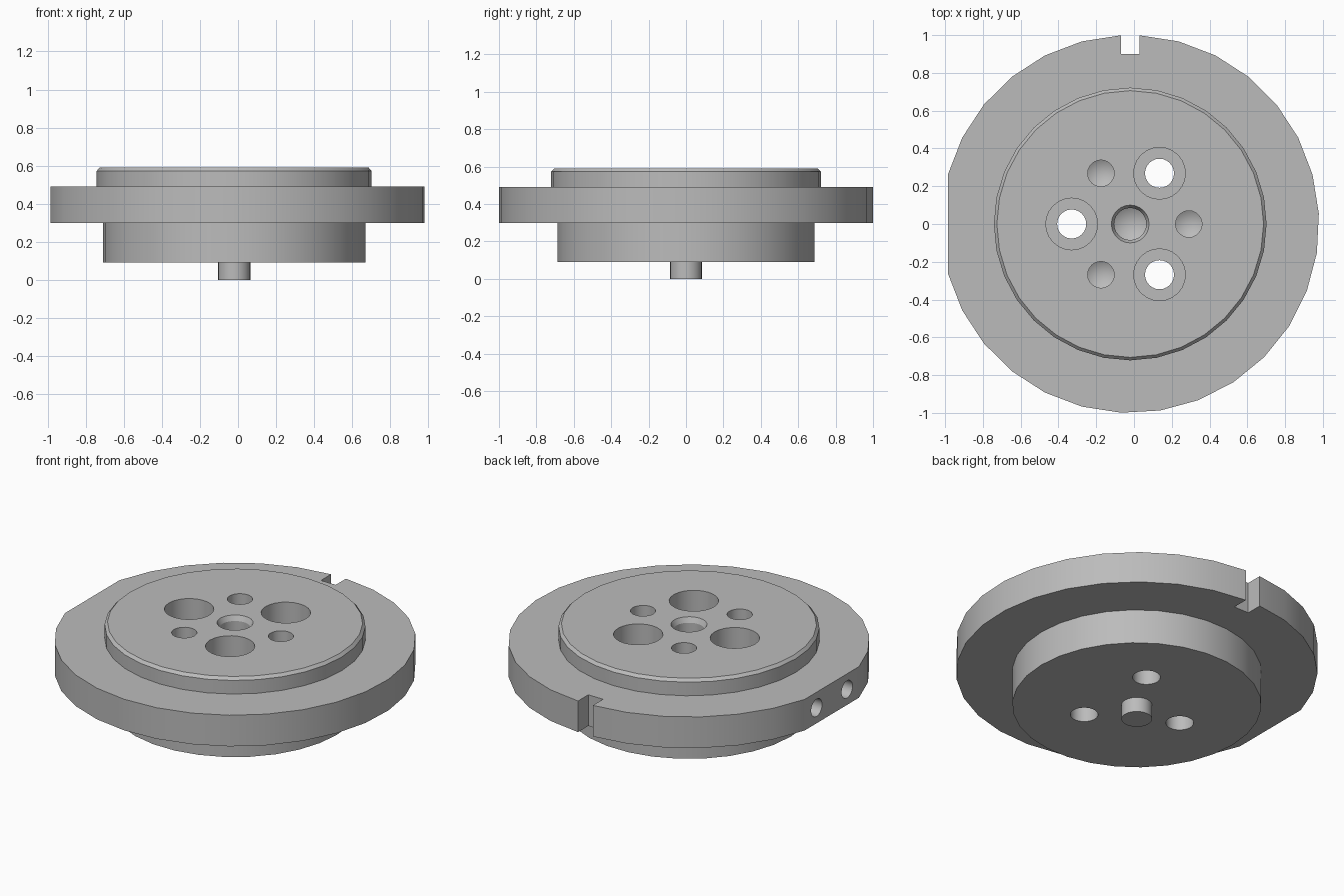
import bpy, bmesh
from math import sin, cos, pi, radians, asin, acos
from mathutils import Matrix

cube = bpy.data.objects.get("Cube")
if cube:
    bpy.data.objects.remove(cube, do_unlink=True)

CX = -0.02          # axis of the turned body
FLAT_X = -0.985     # flat on the flange rim

steel = bpy.data.materials.new("grey steel")
steel.use_nodes = True
grey = (0.5, 0.5, 0.5, 1)
steel.diffuse_color = grey
steel.node_tree.nodes["Principled BSDF"].inputs["Base Color"].default_value = grey


def make(name, bm):
    bmesh.ops.recalc_face_normals(bm, faces=bm.faces)
    mesh = bpy.data.meshes.new(name)
    bm.to_mesh(mesh)
    bm.free()
    mesh.materials.append(steel)
    ob = bpy.data.objects.new(name, mesh)
    bpy.context.collection.objects.link(ob)
    return ob


def lathe(name, profile, segs, x=CX, y=0, z=0, turn=Matrix.Identity(4)):
    """Closed solid from (radius, height) points; radius 0 makes a point."""
    bm = bmesh.new()
    rings = []
    for r, h in profile:
        n = segs if r else 1
        rings.append([bm.verts.new((r * cos(2 * pi * i / segs), r * sin(2 * pi * i / segs), h))
                      for i in range(n)])
    for a, b in zip(rings, rings[1:]):
        for i in range(segs):
            j = (i + 1) % segs
            if len(a) == 1:
                bm.faces.new((a[0], b[j], b[i]))
            elif len(b) == 1:
                bm.faces.new((a[i], a[j], b[0]))
            else:
                bm.faces.new((a[i], a[j], b[j], b[i]))
    for ring in (rings[0], rings[-1]):
        if len(ring) > 1:
            bm.faces.new(ring)
    bm.transform(Matrix.Translation((x, y, z)) @ turn)
    return make(name, bm)


def combine(target, tool, operation):
    tool.hide_render = True
    mod = target.modifiers.new(operation, 'BOOLEAN')
    mod.operation = operation
    mod.solver = 'EXACT'
    mod.object = tool
    bpy.context.view_layer.update()
    depsgraph = bpy.context.evaluated_depsgraph_get()
    mesh = bpy.data.meshes.new_from_object(target.evaluated_get(depsgraph))
    target.modifiers.clear()
    target.data = mesh
    bpy.data.objects.remove(tool, do_unlink=True)


# Flange outline: long arc, flat, short arc, square notch
notch = asin(0.05)
flat = acos(CX - FLAT_X)


def arc(start, end, steps):
    return [(CX + cos(start + (end - start) * i / steps), sin(start + (end - start) * i / steps))
            for i in range(steps + 1)]


flat = pi - acos(FLAT_X - CX)
outline = arc(pi / 2 - notch, flat - pi, 21) + arc(pi - flat, pi / 2 + notch, 6)
outline += [(CX - 0.05, 0.9), (CX + 0.05, 0.9)]
bm = bmesh.new()
base = bm.faces.new([bm.verts.new((x, y, 0.3)) for x, y in outline])
top = bmesh.ops.extrude_face_region(bm, geom=[base], use_keep_orig=True)["geom"]
bmesh.ops.translate(bm, vec=(0, 0, 0.19), verts=[v for v in top if isinstance(v, bmesh.types.BMVert)])
body = make("flanged_plate", bm)

# Lower hub, upper boss with chamfered rim, and centre pin
combine(body, lathe("hub", [(0.69, 0.09), (0.69, 0.42)], 30), 'UNION')
combine(body, lathe("boss", [(0.722, 0.38), (0.722, 0.573), (0.706, 0.59)], 32), 'UNION')
combine(body, lathe("pin", [(0.085, 0), (0.085, 0.15)], 24), 'UNION')

# Three counterbored through holes and three drilled blind holes
for k in range(6):
    a = radians(60 * k)
    x, y = CX + 0.31 * cos(a), 0.31 * sin(a)
    if k % 2:
        shape = [(0.077, 0), (0.077, 0.34), (0.137, 0.34), (0.137, 0.7)]
    else:
        shape = [(0, 0.33), (0.07, 0.37), (0.07, 0.7)]
    combine(body, lathe("hole_cutter", shape, 24, x, y), 'DIFFERENCE')

# Centre hole with chamfered mouth
centre = [(0, 0.32), (0.085, 0.37), (0.085, 0.56), (0.1, 0.59), (0.1, 0.7)]
combine(body, lathe("centre_cutter", centre, 24), 'DIFFERENCE')

# Two cross holes in the flat
for y in (-0.147, 0.147):
    combine(body, lathe("side_cutter", [(0.053, -0.1), (0.053, 0.3), (0, 0.33)], 20,
                        FLAT_X, y, 0.395, Matrix.Rotation(pi / 2, 4, 'Y')), 'DIFFERENCE')

bpy.ops.object.select_all(action='DESELECT')
body.select_set(True)
bpy.context.view_layer.objects.active = body
bpy.ops.object.shade_smooth_by_angle(angle=radians(25))
